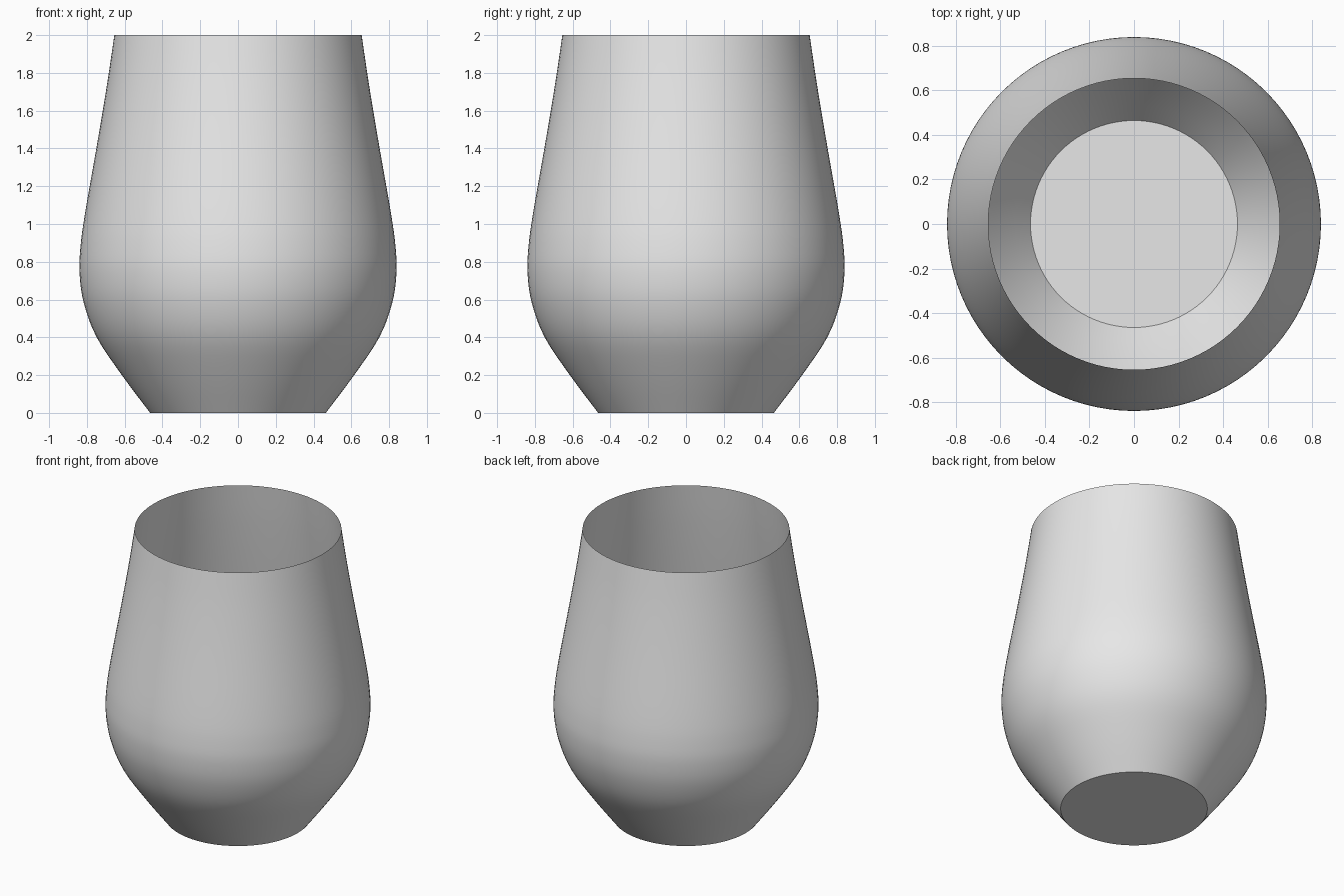
import bpy
import bmesh
from math import cos, sin, tau, radians

if "Cube" in bpy.data.objects:
    bpy.data.objects.remove(bpy.data.objects["Cube"], do_unlink=True)

SEGMENTS = 96
STEPS = 4

# Outline of the wall from foot to rim: radius, height
OUTLINE = [(0.465, 0), (0.615, 0.2), (0.748, 0.4), (0.816, 0.58), (0.839, 0.74),
           (0.834, 0.88), (0.811, 1.05), (0.75, 1.4), (0.716, 1.6),
           (0.684, 1.8), (0.655, 2)]


def smooth_outline(points, steps):
    """Pass a smooth curve through the outline points."""
    ends = [points[0]] + points + [points[-1]]
    result = []
    for a, b, c, d in zip(ends, ends[1:], ends[2:], ends[3:]):
        for i in range(steps):
            t = i / steps
            result.append(tuple(
                q + t / 2 * (r - p + t * (2 * p - 5 * q + 4 * r - s
                                          + t * (3 * (q - r) + s - p)))
                for p, q, r, s in zip(a, b, c, d)))
    return result + [points[-1]]


def make_material(name, color):
    mat = bpy.data.materials.new(name)
    mat.use_nodes = True
    mat.diffuse_color = color
    mat.node_tree.nodes["Principled BSDF"].inputs["Base Color"].default_value = color
    return mat


# Thin open wall, turned around z
bm = bmesh.new()
rings = [[bm.verts.new((r * cos(tau * i / SEGMENTS), r * sin(tau * i / SEGMENTS), z))
          for i in range(SEGMENTS)]
         for r, z in smooth_outline(OUTLINE, STEPS)]
for low, high in zip(rings, rings[1:]):
    for i in range(SEGMENTS):
        j = (i + 1) % SEGMENTS
        bm.faces.new((low[i], low[j], high[j], high[i]))

# Flat floor, facing down
bm.faces.new(rings[0][::-1])

mesh = bpy.data.meshes.new("tumbler")
bm.to_mesh(mesh)
bm.free()
tumbler = bpy.data.objects.new("tumbler", mesh)
bpy.context.collection.objects.link(tumbler)
mesh.materials.append(make_material("light grey", (0.8, 0.8, 0.8, 1)))

# Smooth wall with a crisp foot edge
bpy.ops.object.select_all(action="DESELECT")
tumbler.select_set(True)
bpy.context.view_layer.objects.active = tumbler
bpy.ops.object.shade_smooth_by_angle(angle=radians(30))
